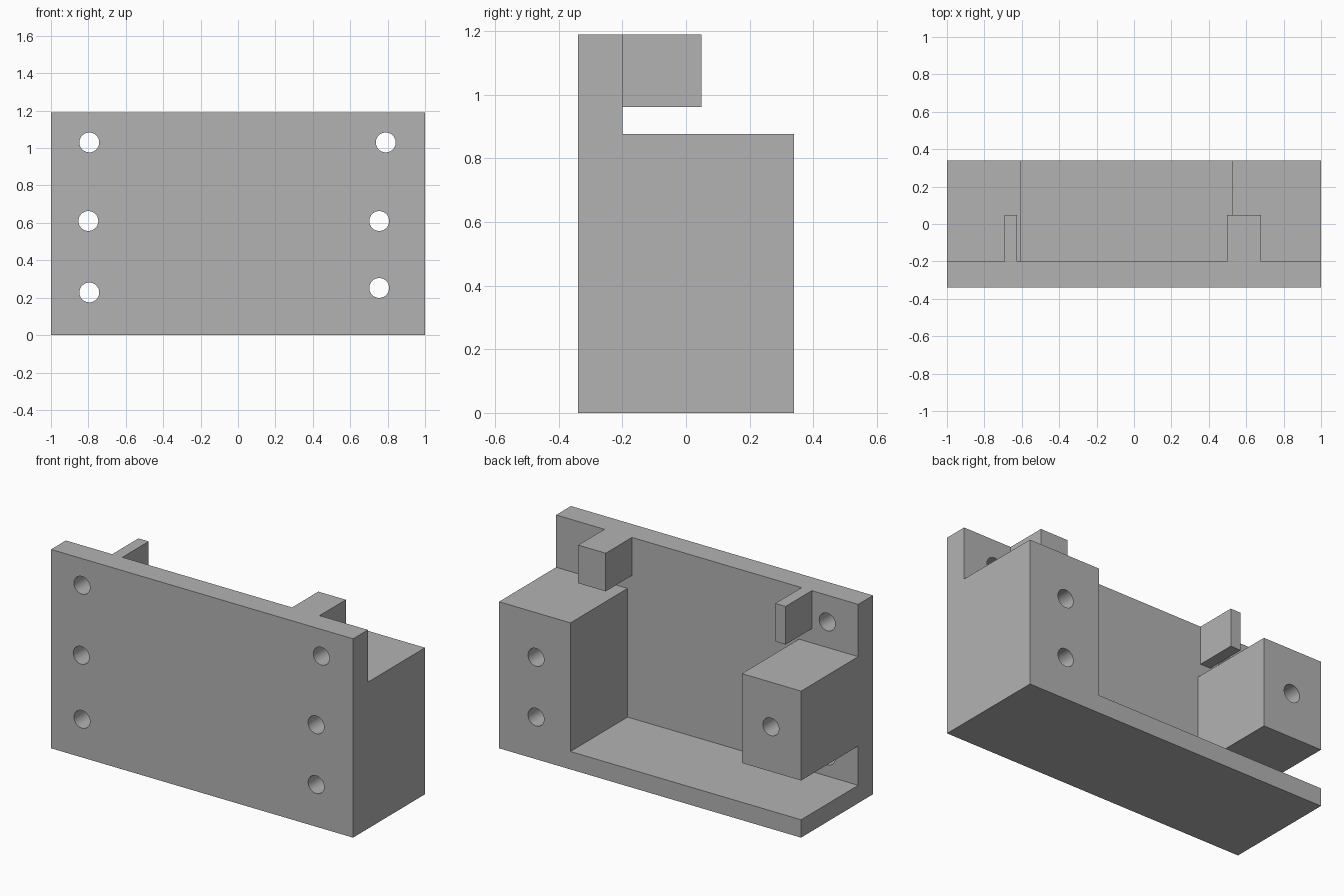
import bpy
import math

cube = bpy.data.objects.get("Cube")
if cube:
    bpy.data.objects.remove(cube, do_unlink=True)

# Material
grey = bpy.data.materials.new("plain grey")
grey.use_nodes = True
colour = (0.45, 0.45, 0.45, 1)
grey.diffuse_color = colour
grey.node_tree.nodes["Principled BSDF"].inputs["Base Color"].default_value = colour

# Shared dimensions
FRONT, BACK, TOP = -0.34, 0.34, 1.19
PLATE_BACK, BLOCK_TOP = -0.2, 0.877
TAB_BACK, TAB_BOTTOM = 0.048, 0.962
HOLE_RADIUS = 0.053


def box(name, x, y, z):
    """Box spanning the given (low, high) ranges."""
    bpy.ops.mesh.primitive_cube_add(
        size=1, location=[(a + b) / 2 for a, b in (x, y, z)])
    obj = bpy.context.object
    obj.name = name
    obj.scale = [b - a for a, b in (x, y, z)]
    bpy.ops.object.transform_apply(location=True, rotation=True, scale=True)
    obj.data.materials.append(grey)
    return obj


def combine(target, other, operation):
    """Apply a boolean to the target and discard the operand."""
    mod = target.modifiers.new("combine", "BOOLEAN")
    mod.operation = operation
    mod.solver = "EXACT"
    mod.object = other
    bpy.context.view_layer.objects.active = target
    bpy.ops.object.modifier_apply(modifier=mod.name)
    bpy.data.objects.remove(other, do_unlink=True)


# Front plate carries every other part
bracket = box("mounting_bracket", (-1, 1), (FRONT, PLATE_BACK), (0, TOP))

# Floor, tall block, floating block and the two upper tabs
parts = [
    ("floor", (-1, 1), (FRONT, BACK), (0, 0.107)),
    ("left_block", (0.527, 1), (FRONT, BACK), (0, BLOCK_TOP)),
    ("right_block", (-1, -0.608), (FRONT, BACK), (0.342, BLOCK_TOP)),
    ("left_tab", (0.498, 0.68), (FRONT, TAB_BACK), (TAB_BOTTOM, TOP)),
    ("right_tab", (-0.693, -0.625), (FRONT, TAB_BACK), (TAB_BOTTOM, TOP)),
]
for name, x, y, z in parts:
    combine(bracket, box(name, x, y, z), "UNION")

# Screw holes running front to back
holes = [(-0.795, 1.03), (-0.8, 0.61), (-0.795, 0.228),
         (0.79, 1.03), (0.755, 0.61), (0.755, 0.252)]
for x, z in holes:
    bpy.ops.mesh.primitive_cylinder_add(
        vertices=48, radius=HOLE_RADIUS, depth=1,
        location=(x, 0, z), rotation=(math.pi / 2, 0, 0))
    cutter = bpy.context.object
    cutter.hide_render = True
    cutter.data.materials.append(grey)
    combine(bracket, cutter, "DIFFERENCE")

# Smooth hole walls, crisp edges elsewhere
bpy.ops.object.select_all(action="DESELECT")
bracket.select_set(True)
bpy.context.view_layer.objects.active = bracket
bpy.ops.object.shade_smooth_by_angle(angle=math.radians(30))
